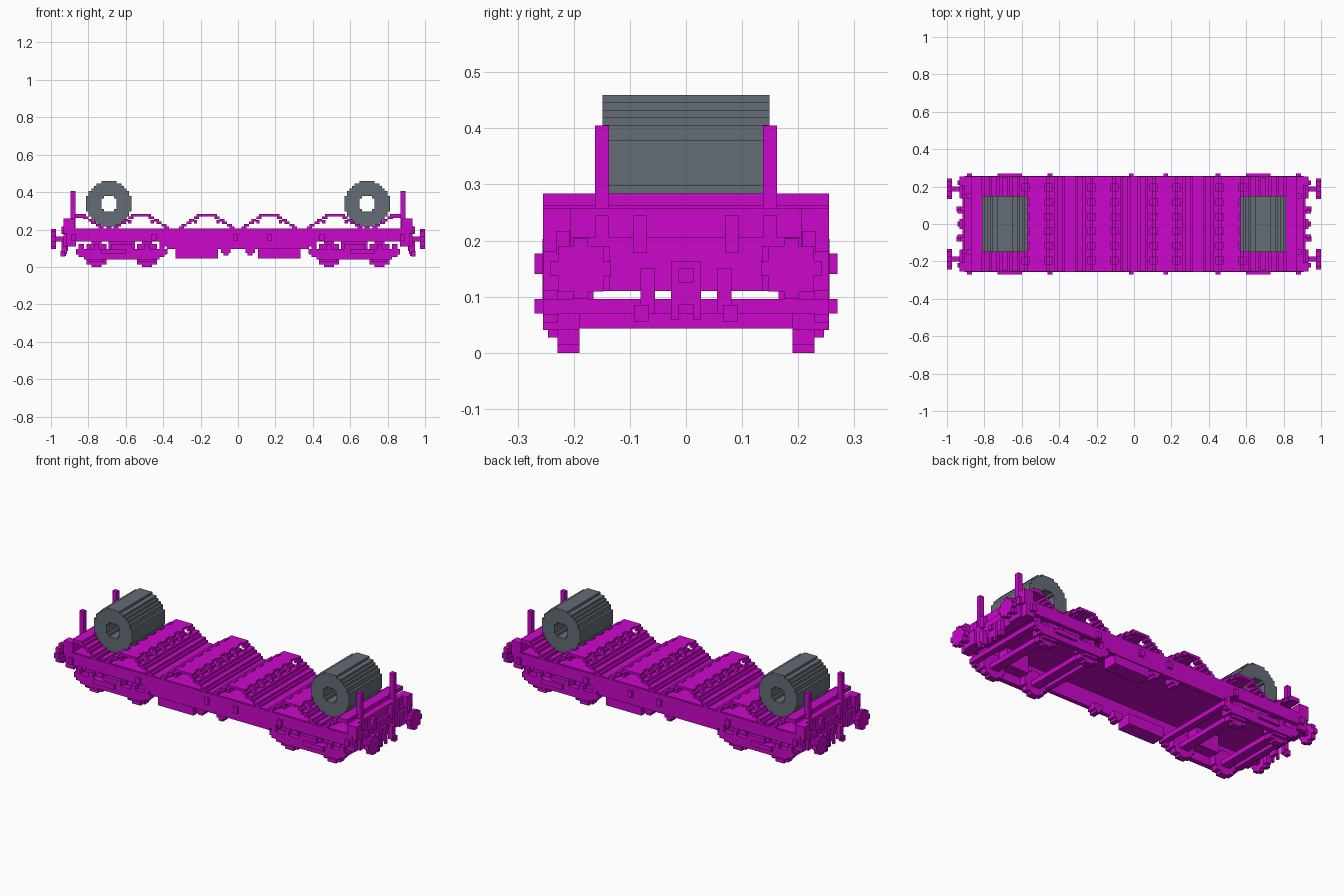
import bpy, bmesh
from mathutils import Matrix, Vector

V = 2 / 148  # size of one block

if "Cube" in bpy.data.objects:
    bpy.data.objects.remove(bpy.data.objects["Cube"])


def material(name, rgb):
    m = bpy.data.materials.new(name)
    m.use_nodes = True
    m.diffuse_color = (*rgb, 1)
    m.node_tree.nodes["Principled BSDF"].inputs["Base Color"].default_value = (*rgb, 1)
    return m


PAINT = material("magenta paint", (0.6, 0.002, 0.6))
STEEL = material("steel grey", (0.13, 0.15, 0.18))


def finish(bm, name, mat):
    bmesh.ops.recalc_face_normals(bm, faces=bm.faces)
    me = bpy.data.meshes.new(name)
    bm.to_mesh(me)
    bm.free()
    me.materials.append(mat)
    ob = bpy.data.objects.new(name, me)
    bpy.context.collection.objects.link(ob)
    return ob


def box(name, x, y, z, mat=PAINT):
    """Box from (low, high) ranges."""
    bm = bmesh.new()
    bmesh.ops.create_cube(bm, size=1)
    lo, hi = (Vector(p) for p in zip(x, y, z))
    for v in bm.verts:
        v.co = (lo + hi) / 2 + v.co * (hi - lo)
    return finish(bm, name, mat)


def prism(name, inside, centre, half, depth, along_x=False, mat=PAINT):
    """Stepped profile of block cells passing a test, extruded over a depth range."""
    bm = bmesh.new()
    nu, nw = (round(h / V) for h in half)
    corners = {}

    def vert(i, j):
        if (i, j) not in corners:
            corners[i, j] = bm.verts.new((i * V, depth[0], j * V))
        return corners[i, j]

    for i in range(-nu, nu):
        for j in range(-nw, nw):
            if inside((i + .5) * V, (j + .5) * V):
                bm.faces.new([vert(i, j), vert(i + 1, j), vert(i + 1, j + 1), vert(i, j + 1)])
    out = bmesh.ops.extrude_face_region(bm, geom=bm.faces[:])
    moved = [g for g in out["geom"] if isinstance(g, bmesh.types.BMVert)]
    bmesh.ops.translate(bm, verts=moved, vec=(0, depth[1] - depth[0], 0))
    if along_x:
        bm.transform(Matrix(((0, 1, 0, 0), (1, 0, 0, 0), (0, 0, 1, 0), (0, 0, 0, 1))))
        bm.transform(Matrix.Translation((0, centre[0], centre[1])))
    else:
        bm.transform(Matrix.Translation((centre[0], 0, centre[1])))
    return finish(bm, name, mat)


def span(mid, half):
    return (mid - half, mid + half)


def side(s, a, b):
    """Mirror a range to the side given by the sign."""
    return tuple(sorted((s * a, s * b)))


def disc(r, hole=0):
    return lambda u, w: hole * hole <= u * u + w * w < r * r


# Floor and side sills
box("deck_floor", (-.905, .905), (-.25, .25), (.188, .205))


def sill_shape(u, w):
    low = .1 + min(.03, max(0, abs(u) - .37) * .6)
    return low < w < .205


for s in (-1, 1):
    prism("side_sill", sill_shape, (0, 0), (.905, .205), side(s, .232, .256))
    for x in (-.88, -.45, -.015, .17, .45, .88):
        box("side_bracket", span(x, .013), side(s, .25, .27), (.14, .177))
    for x in (-.065, .065):
        box("foot_step", span(x, .026), side(s, .2, .25), (.075, .11))
        box("foot_step_tread", span(x, .013), side(s, .2, .25), (.06, .076))
    # Equipment boxes hang at opposite corners
    box("equipment_box", side(s, .108, .335), side(s, .168, .25), (.045, .105))


# Cradle arches across the deck
def arch_shape(u, w):
    top = .286 - max(0, abs(u) - .042) * .7
    return top - .02 < w < top and w > .2


def shoulder_shape(u, w):
    return arch_shape(u, w) and .042 < abs(u) < .075


def ridge_and_flank_shape(u, w):
    return arch_shape(u, w) and not shoulder_shape(u, w)


def end_arch_shape(u, w):
    return arch_shape(u, w) and u < 0


for x in (-.518, -.167, .167, .518):
    prism("cradle_arch", ridge_and_flank_shape, (x, 0), (.16, .3), (-.255, .255))
    # Slotted shoulders between ridge and flank
    for i in range(-3, 4):
        prism("arch_shoulder", shoulder_shape, (x, 0), (.16, .3), span(i * .078, .021))
    for s in (-1, 1):
        box("arch_purlin", span(x + s * .06, .009), (-.245, .245), (.232, .25))
for s in (-1, 1):
    arch = prism("end_cradle_arch", end_arch_shape, (0, 0), (.16, .3), (-.255, .255))
    for v in arch.data.vertices:
        v.co.x = s * (v.co.x + .868)
    if s < 0:
        arch.data.flip_normals()
    box("end_arch_flat", side(s, .815, .872), (-.255, .255), (.262, .284))
    box("valley_rib", span(s * .69, .014), (-.25, .25), (.2, .215))

    # Coil with a bored centre
    prism("steel_coil", disc(.1225, .042), (s * .69, .338), (.135, .135), (-.149, .149), mat=STEEL)

    # End beam, end wall and corner fittings
    box("end_beam", side(s, .865, .918), (-.255, .255), (.11, .205))
    box("end_wall", side(s, .872, .905), (-.255, .255), (.2, .258))
    box("draw_gear_housing", side(s, .91, .932), (-.027, .027), (.085, .163))
    box("draw_hook", side(s, .93, .945), (-.013, .013), (.125, .15))
    for t in (-1, 1):
        box("corner_block", side(s, .9, .932), side(t, .205, .255), (.18, .258))
        box("corner_handle", side(s, .92, .945), side(t, .208, .232), (.177, .217))
        box("stanchion", side(s, .868, .895), side(t, .137, .162), (.2, .405))
        box("stanchion_socket", side(s, .9, .918), side(t, .137, .162), (.2, .245))
        box("end_grip", side(s, .9, .93), side(t, .07, .094), (.178, .245))
        box("brake_hose", side(s, .915, .945), side(t, .055, .081), (.07, .15))
        box("brake_hose_end", side(s, .925, .95), side(t, .067, .093), (.056, .085))
        box("coupling_link", side(s, .92, .932), side(t, .013, .027), (.058, .09))
        # Buffers
        prism("buffer_head", disc(.049), (t * .188, .15), (.06, .06), side(s, .973, 1), True)
        prism("buffer_shaft", disc(.021), (t * .188, .15), (.04, .04), side(s, .93, .975), True)
        box("buffer_plate", side(s, .915, .932), span(t * .178, .042), (.11, .19))


# Bogies
def frame_shape(u, w):
    a = abs(u)
    if w > .098:
        return w < .124 and (a < .06 or .115 < a < .155 or .2 < a < .228)
    if w > .07:
        return a < .245
    return w > .042 and a < .245 - (.07 - w) * 1.6


def axle_box_shape(u, w):
    a = abs(u)
    return .028 < w < .085 and abs(a - .135) < .03 + (w - .028) * .9


for s in (-1, 1):
    cx = s * .622
    for t in (-1, 1):
        prism("bogie_side_frame", frame_shape, (cx, 0), (.27, .13), side(t, .228, .255))
        prism("axle_box", axle_box_shape, (cx, 0), (.25, .1), side(t, .21, .246))
        box("bogie_spring_box", span(s * .665, .066), side(t, .25, .27), (.07, .096))
        box("bogie_side_bearer", span(cx, .07), side(t, .165, .235), (.09, .19))
        for u in (-.135, .135):
            prism("wheel", disc(.069), (cx + u, 5 * V), (.08, .08), side(t, .19, .229))
    for u in (-.135, .135):
        box("axle_beam", span(cx + u, .027), (-.235, .235), (.043, .07))
    for u in (-.228, .228):
        box("bogie_cross_beam", span(cx + u, .016), (-.25, .25), (.07, .096))
